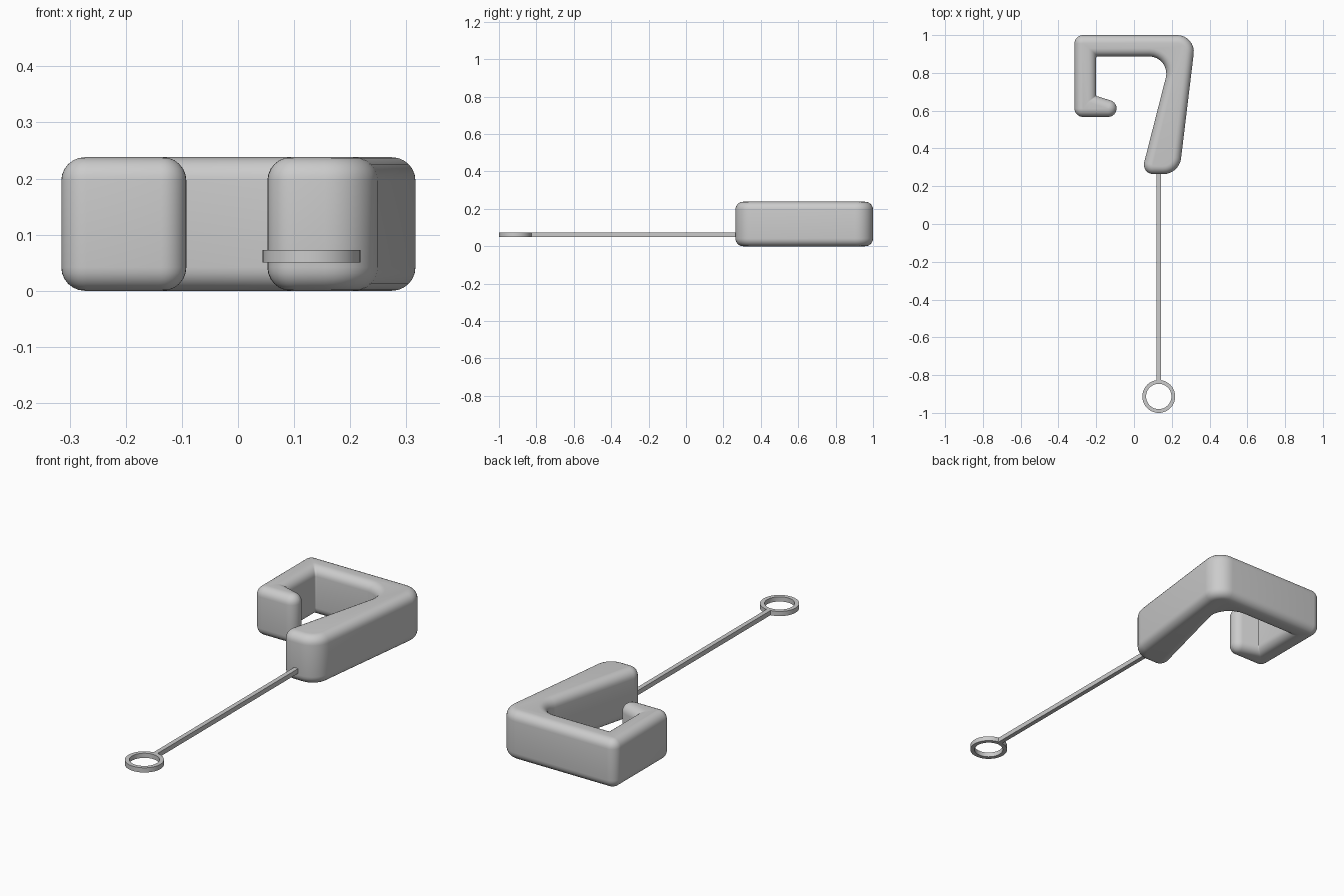
import bpy, bmesh, math
from mathutils import Vector

cube = bpy.data.objects.get("Cube")
if cube:
    bpy.data.objects.remove(cube)

grey = bpy.data.materials.new("plain_grey")
grey.use_nodes = True
colour = (0.6, 0.6, 0.6, 1)
grey.diffuse_color = colour
grey.node_tree.nodes["Principled BSDF"].inputs["Base Color"].default_value = colour


def finish(name, bm, angle=35):
    bmesh.ops.recalc_face_normals(bm, faces=bm.faces)
    mesh = bpy.data.meshes.new(name)
    bm.to_mesh(mesh)
    bm.free()
    mesh.materials.append(grey)
    obj = bpy.data.objects.new(name, mesh)
    bpy.context.collection.objects.link(obj)
    bpy.ops.object.select_all(action='DESELECT')
    obj.select_set(True)
    bpy.context.view_layer.objects.active = obj
    bpy.ops.object.shade_smooth_by_angle(angle=math.radians(angle))
    return obj


def rounded_outline(corners, inset, steps=8):
    """Inset the outline, then fillet each corner with its own radius."""
    n = len(corners)
    pts = [Vector(c[:2]) for c in corners]
    dirs = [(pts[(i + 1) % n] - pts[i]).normalized() for i in range(n)]
    out = []
    for i in range(n):
        a, b, radius = dirs[i - 1], dirs[i], corners[i][2]
        na, nb = Vector((-a.y, a.x)), Vector((-b.y, b.x))
        turn = math.atan2(a.cross(b), a.dot(b))
        apex = pts[i] + (na + nb) * inset / (1 + na.dot(nb))
        if turn > 0:
            radius = max(radius - inset, 0.001)
        elif radius > 0.05:
            radius += inset
        side = 1 if turn > 0 else -1
        start = apex - a * radius * math.tan(abs(turn) / 2)
        centre = start + na * radius * side
        for k in range(steps + 1):
            t = turn * k / steps
            c, s = math.cos(t), math.sin(t)
            arm = -na * radius * side
            out.append(centre + Vector((arm.x * c - arm.y * s, arm.x * s + arm.y * c)))
    return out


# Hook: outline corners as x, y, fillet radius, lofted with rounded rims
HOOK = [(-0.315, 1.0, 0.045), (-0.315, 0.567, 0.045), (-0.092, 0.567, 0.045),
        (-0.092, 0.644, 0.045), (-0.2, 0.678, 0.004), (-0.2, 0.887, 0.008),
        (0.197, 0.887, 0.09), (0.038, 0.264, 0.05), (0.239, 0.264, 0.095),
        (0.328, 1.0, 0.088)]
HEIGHT, RIM, RIM_STEPS = 0.238, 0.042, 6
quarter = [math.pi / 2 * k / RIM_STEPS for k in range(RIM_STEPS + 1)]
levels = [(RIM * (1 - math.sin(a)), RIM * (1 - math.cos(a))) for a in quarter]
levels += [(d, HEIGHT - z) for d, z in reversed(levels)]

bm = bmesh.new()
rings = [[bm.verts.new((p.x, p.y, z)) for p in rounded_outline(HOOK, d)] for d, z in levels]
for low, high in zip(rings, rings[1:]):
    for i in range(len(low)):
        j = (i + 1) % len(low)
        bm.faces.new((low[i], low[j], high[j], high[i]))
caps = [bm.faces.new(rings[0][::-1]), bm.faces.new(rings[-1])]
bm.normal_update()
bmesh.ops.triangulate(bm, faces=caps, ngon_method='EAR_CLIP')
finish("hook", bm)

# Thin square rod between the hook and the ring
ROD_X, LOW, HIGH = 0.131, 0.05, 0.073
RING_Y, OUTER, INNER = -0.913, 0.087, 0.067
bm = bmesh.new()
bmesh.ops.create_cube(bm, size=1)
y0, y1 = RING_Y + 0.078, 0.29
for v in bm.verts:
    v.co = (ROD_X + v.co.x * 0.022, (y0 + y1) / 2 + v.co.y * (y1 - y0),
            (LOW + HIGH) / 2 + v.co.z * (HIGH - LOW))
finish("rod", bm)

# Flat pull ring at the end of the rod
bm = bmesh.new()
SIDES = 48
section = [(OUTER, LOW), (OUTER, HIGH), (INNER, HIGH), (INNER, LOW)]
loops = []
for i in range(SIDES):
    t = math.tau * i / SIDES
    loops.append([bm.verts.new((ROD_X + r * math.cos(t), RING_Y + r * math.sin(t), z))
                  for r, z in section])
for i in range(SIDES):
    a, b = loops[i], loops[(i + 1) % SIDES]
    for k in range(4):
        m = (k + 1) % 4
        bm.faces.new((a[k], b[k], b[m], a[m]))
finish("pull_ring", bm)
